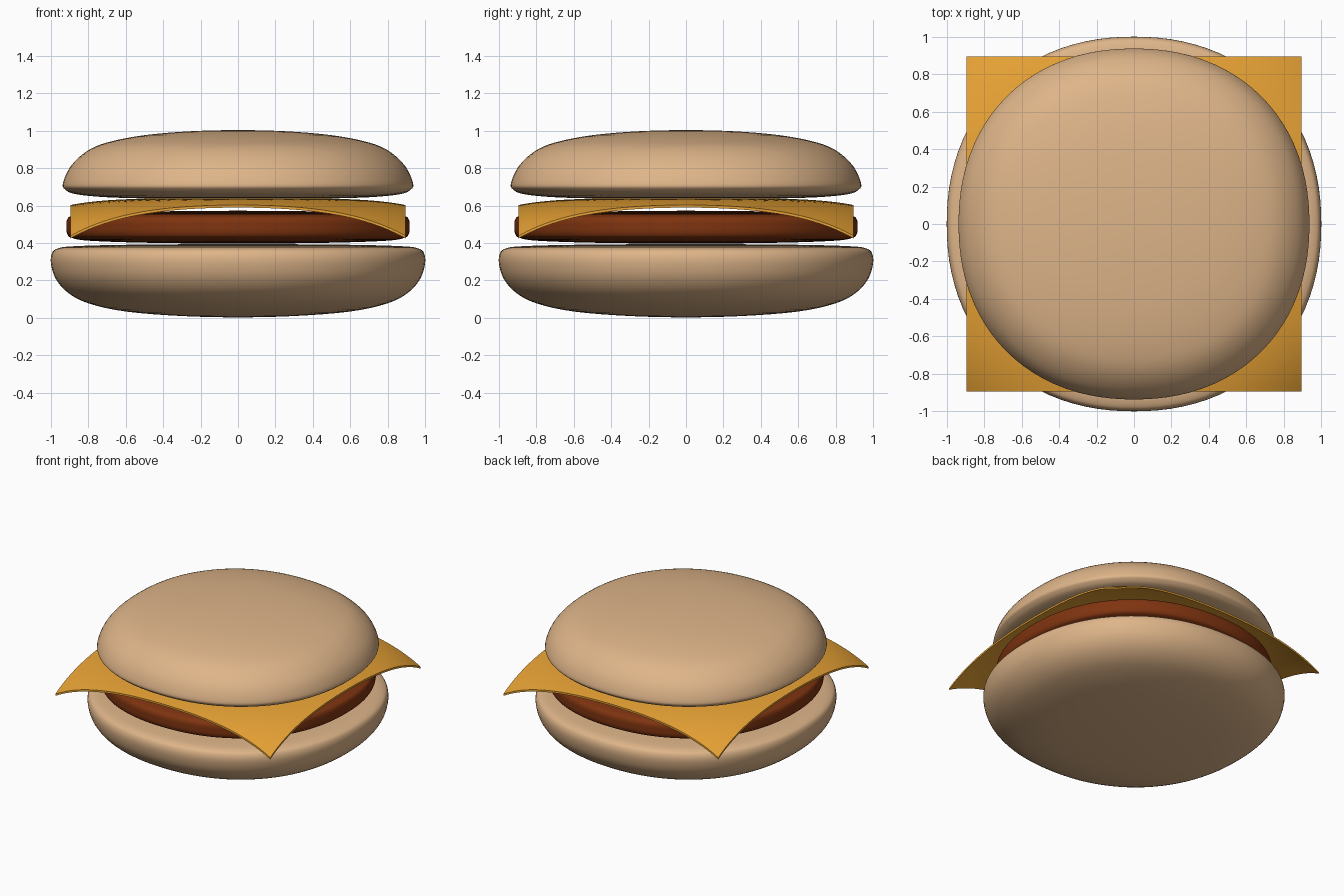
import bpy, bmesh, math
from mathutils import Vector

if "Cube" in bpy.data.objects:
    bpy.data.objects.remove(bpy.data.objects["Cube"])

SEG = 96
POWER = 2.17      # slightly squared-off circle


def material(name, rgb):
    m = bpy.data.materials.new(name)
    m.diffuse_color = (*rgb, 1)
    m.use_nodes = True
    m.node_tree.nodes["Principled BSDF"].inputs["Base Color"].default_value = m.diffuse_color
    return m


def smooth_profile(pts, steps=4):
    """Catmull-Rom curve through (radius, z) points."""
    p = [Vector(q) for q in pts]
    p = [Vector((-p[1].x, p[1].y))] + p + [Vector((-p[-2].x, p[-2].y))]
    out = []
    for a, b, c, d in zip(p, p[1:], p[2:], p[3:]):
        for i in range(steps):
            t = i / steps
            out.append(0.5 * (2 * b + (c - a) * t + (2 * a - 5 * b + 4 * c - d) * t**2
                              + (3 * b - a - 3 * c + d) * t**3))
    return out + [p[-2]]


def finish(bm, name, mat):
    bmesh.ops.recalc_face_normals(bm, faces=bm.faces)
    me = bpy.data.meshes.new(name)
    bm.to_mesh(me)
    bm.free()
    ob = bpy.data.objects.new(name, me)
    bpy.context.collection.objects.link(ob)
    me.materials.append(mat)
    me.shade_smooth()
    return ob


def round_layer(name, pts, mat):
    """Sweep a profile round z along the squared-off circle."""
    prof = smooth_profile(pts)
    bm = bmesh.new()
    rings = []
    for q in prof[1:-1]:
        ring = []
        for i in range(SEG):
            a = 2 * math.pi * i / SEG
            c, s = math.cos(a), math.sin(a)
            r = q.x / (abs(c)**POWER + abs(s)**POWER)**(1 / POWER)
            ring.append(bm.verts.new((r * c, r * s, q.y)))
        rings.append(ring)
    for lo, hi in zip(rings, rings[1:]):
        for i in range(SEG):
            j = (i + 1) % SEG
            bm.faces.new((lo[i], lo[j], hi[j], hi[i]))
    for ring, z in ((rings[0], prof[0].y), (rings[-1], prof[-1].y)):
        tip = bm.verts.new((0, 0, z))
        for i in range(SEG):
            bm.faces.new((ring[i], ring[(i + 1) % SEG], tip))
    return finish(bm, name, mat)


bread = material("bread", (0.73, 0.46, 0.25))
meat = material("meat", (0.21, 0.034, 0.005))
yellow = material("cheese", (0.80, 0.36, 0.035))

# Buns and patty
round_layer("bottom_bun", [(0, 0.003), (0.3, 0.01), (0.6, 0.034), (0.8, 0.078), (0.91, 0.135),
                           (0.975, 0.21), (1.0, 0.29), (0.995, 0.345), (0.965, 0.371),
                           (0.88, 0.383), (0.6, 0.391), (0, 0.395)], bread)
round_layer("patty", [(0, 0.397), (0.5, 0.402), (0.8, 0.413), (0.89, 0.428), (0.914, 0.45),
                      (0.918, 0.49), (0.914, 0.525), (0.89, 0.545), (0.8, 0.558),
                      (0.5, 0.568), (0, 0.573)], meat)
round_layer("top_bun", [(0, 0.634), (0.4, 0.637), (0.7, 0.645), (0.87, 0.662), (0.925, 0.687),
                        (0.936, 0.72), (0.895, 0.81), (0.81, 0.89), (0.7, 0.938),
                        (0.5, 0.977), (0.25, 0.998), (0, 1.004)], bread)

# Cheese slice with drooping corners
bm = bmesh.new()
bmesh.ops.create_grid(bm, x_segments=40, y_segments=40, size=0.895)
for v in bm.verts:
    r = math.hypot(v.co.x, v.co.y)
    v.co.z = 0.632 - 0.2 * (r / 1.266)**5
cheese = finish(bm, "cheese_slice", yellow)
for p in cheese.data.polygons:
    if p.normal.z < 0:
        cheese.data.flip_normals()
        break
# Vertical thickness keeps the square outline
bm = bmesh.new()
bm.from_mesh(cheese.data)
res = bmesh.ops.extrude_face_region(bm, geom=bm.faces[:])
for v in res["geom"]:
    if isinstance(v, bmesh.types.BMVert):
        v.co.z -= 0.014
for v in bm.verts:
    v.co.z += 0.007
bmesh.ops.recalc_face_normals(bm, faces=bm.faces)
bm.to_mesh(cheese.data)
bm.free()
bpy.context.view_layer.objects.active = cheese
cheese.select_set(True)
bpy.ops.object.shade_smooth_by_angle(angle=math.radians(40))
